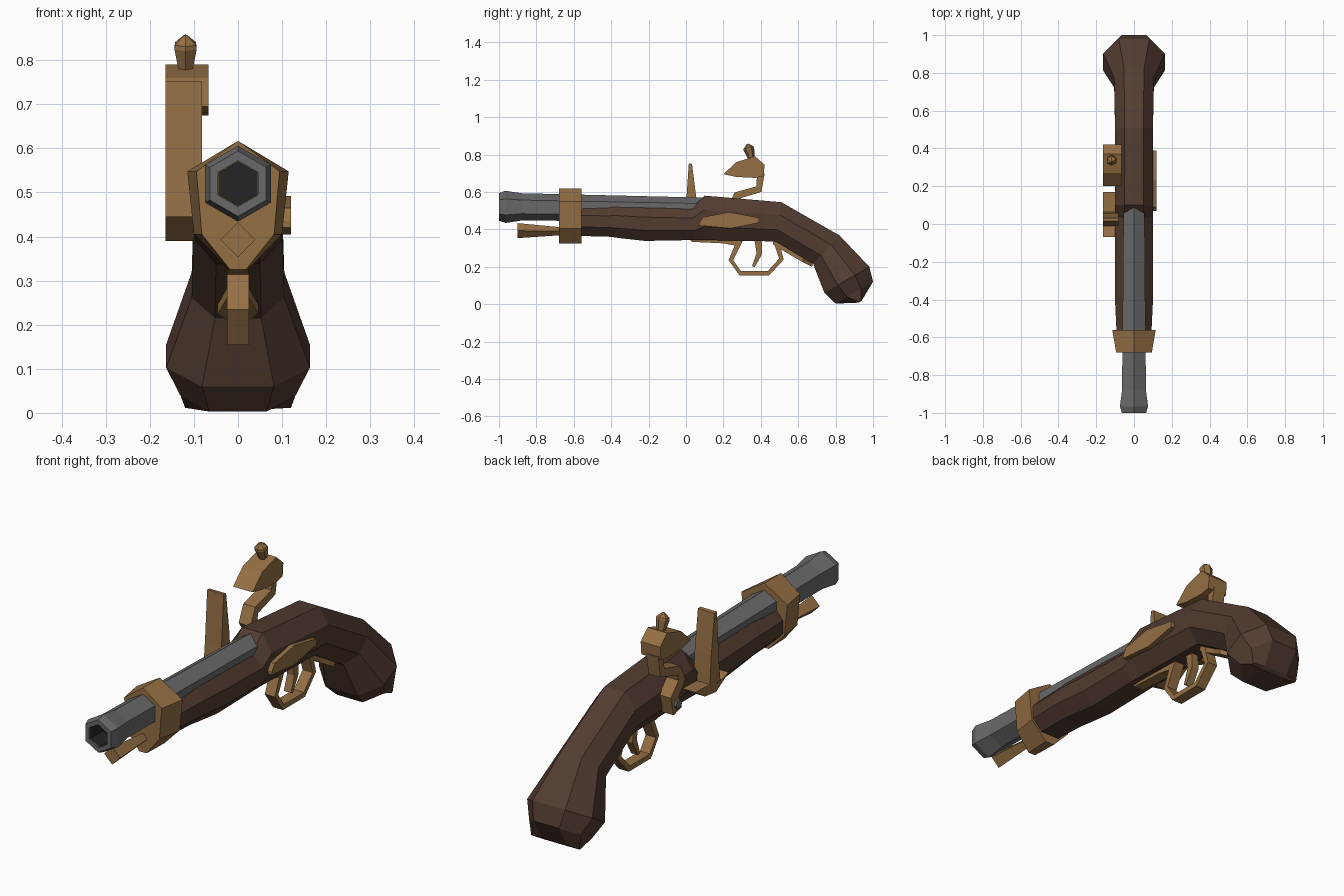
import bpy, bmesh, math
from mathutils import Vector


def material(name, r, g, b):
    m = bpy.data.materials.new(name)
    m.diffuse_color = (r, g, b, 1)
    return m


WOOD = material("wood", 0.085, 0.045, 0.03)
BRASS = material("brass", 0.30, 0.16, 0.058)
STEEL = material("steel", 0.14, 0.14, 0.14)
DARK = material("dark", 0.018, 0.018, 0.018)


def loft(name, rings, mat, caps=(True, True)):
    """Skin equal-length rings of points into one flat-shaded object."""
    bm = bmesh.new()
    vs = [[bm.verts.new(p) for p in ring] for ring in rings]
    n = len(vs[0])
    for a, b in zip(vs, vs[1:]):
        for i in range(n):
            j = (i + 1) % n
            bm.faces.new((a[i], a[j], b[j], b[i]))
    if caps[0]:
        bm.faces.new(vs[0])
    if caps[1]:
        bm.faces.new(vs[-1])
    bmesh.ops.recalc_face_normals(bm, faces=bm.faces)
    me = bpy.data.meshes.new(name)
    bm.to_mesh(me)
    bm.free()
    me.materials.append(mat)
    ob = bpy.data.objects.new(name, me)
    bpy.context.collection.objects.link(ob)
    return ob


def prism(name, pts, x0, x1, mat):
    """Extrude a (y, z) side profile across x."""
    return loft(name, [[(x, y, z) for y, z in pts] for x in (x0, x1)], mat)


def tube(name, stations, sides, mat, x=0, caps=(True, True)):
    """Straight faceted tube along y; stations are (y, z, radius)."""
    rings = []
    for y, z, r in stations:
        angles = [math.tau * i / sides for i in range(sides)]
        rings.append([(x + r * math.sin(a), y, z + r * math.cos(a)) for a in angles])
    return loft(name, rings, mat, caps)


def ribbon(name, path, x0, x1, mat):
    """Bent bar following (y, z, thickness) points."""
    rings = []
    for i, (y, z, t) in enumerate(path):
        a, b = path[max(i - 1, 0)], path[min(i + 1, len(path) - 1)]
        d = Vector((b[0] - a[0], b[1] - a[1])).normalized() * t / 2
        rings.append([(x0, y - d.y, z + d.x), (x1, y - d.y, z + d.x),
                      (x1, y + d.y, z - d.x), (x0, y + d.y, z - d.x)])
    return loft(name, rings, mat)


# Stock: octagonal sections between a top and a bottom outline point
sections = [  # top y, top z, bottom y, bottom z, half width
    (-0.58, 0.525, -0.58, 0.365, 0.092), (-0.42, 0.525, -0.40, 0.36, 0.10),
    (-0.39, 0.53, -0.37, 0.355, 0.10), (-0.22, 0.525, -0.22, 0.338, 0.10),
    (0.03, 0.515, 0.05, 0.343, 0.10), (0.10, 0.58, 0.10, 0.343, 0.10),
    (0.51, 0.545, 0.48, 0.335, 0.10), (0.82, 0.368, 0.68, 0.215, 0.105),
    (0.98, 0.20, 0.74, 0.06, 0.163), (1.0, 0.12, 0.80, 0.003, 0.13),
    (0.94, 0.02, 0.925, 0.008, 0.12)]
profile = [(0.5, 1), (1, 0.68), (1, 0.3), (0.5, 0),
           (-0.5, 0), (-1, 0.3), (-1, 0.68), (-0.5, 1)]
loft("stock", [[(u * w, by + (ty - by) * t, bz + (tz - bz) * t) for u, t in profile]
               for ty, tz, by, bz, w in sections], WOOD)

# Barrel with flared muzzle and dark bore
tube("barrel", [(-0.90, 0.52, 0.052), (-1.0, 0.52, 0.052), (-1.0, 0.52, 0.074),
                (-0.965, 0.52, 0.086), (-0.88, 0.52, 0.073), (0.12, 0.505, 0.064)],
     6, STEEL, caps=(False, True))
tube("bore", [(-0.90, 0.52, 0.051), (-0.995, 0.52, 0.051)], 6, DARK, caps=(True, False))

# Barrel band and ramrod
band = [(0, 0.617), (0.115, 0.548), (0.10, 0.405), (0.022, 0.325),
        (-0.022, 0.325), (-0.10, 0.405), (-0.115, 0.548)]
loft("barrel_band", [[(x * s, y, z) for x, z in band]
                     for y, s in ((-0.68, 0.82), (-0.56, 1))], BRASS)
tube("ramrod", [(-0.90, 0.393, 0.04), (-0.68, 0.39, 0.022), (-0.5, 0.39, 0.022)], 4, BRASS)

# Right side plate
prism("side_plate", [(0.07, 0.435), (0.09, 0.465), (0.23, 0.492), (0.39, 0.462),
                     (0.39, 0.435), (0.24, 0.405), (0.07, 0.42)], 0.09, 0.12, BRASS)

# Pan, frizzen and its foot on the left
prism("pan", [(-0.07, 0.445), (0.0, 0.425), (0.05, 0.44), (0.17, 0.445),
              (0.10, 0.40), (0.02, 0.39)], -0.165, -0.09, BRASS)
prism("frizzen", [(0.015, 0.752), (0.032, 0.75), (0.055, 0.57), (0.065, 0.43),
                  (-0.01, 0.43), (0.0, 0.53)], -0.165, -0.082, BRASS)

# Hammer: jaw head, curved arm, pivot and jaw screw
prism("hammer_head", [(0.20, 0.695), (0.27, 0.76), (0.37, 0.79), (0.42, 0.745),
                      (0.415, 0.685), (0.37, 0.675), (0.27, 0.68)], -0.165, -0.067, BRASS)
ribbon("hammer_arm", [(0.40, 0.70, 0.04), (0.39, 0.615, 0.04), (0.27, 0.58, 0.04),
                      (0.25, 0.53, 0.05), (0.30, 0.47, 0.06), (0.28, 0.40, 0.06)],
       -0.155, -0.095, BRASS)
pivot = [[(x, 0.285 + 0.022 * math.cos(i * math.pi / 3),
           0.435 + 0.022 * math.sin(i * math.pi / 3)) for i in range(6)]
         for x in (-0.165, -0.09)]
loft("hammer_pivot", pivot, STEEL)
screw = tube("jaw_screw", [(0, 0, 0.016), (0.06, 0, 0.029), (0.07, 0, 0.027),
                           (0.09, 0, 0.004)], 6, BRASS)
screw.rotation_euler = (math.radians(105), 0, 0)
screw.location = (-0.119, 0.352, 0.77)

# Trigger, guard loop, front plate and rear tang
ribbon("trigger", [(0.385, 0.35, 0.04), (0.392, 0.27, 0.03), (0.36, 0.20, 0.015)],
       -0.018, 0.018, BRASS)
ribbon("trigger_guard", [(0.29, 0.345, 0.03), (0.24, 0.235, 0.025), (0.29, 0.165, 0.024),
                         (0.44, 0.165, 0.024), (0.51, 0.24, 0.025), (0.48, 0.345, 0.03)],
       -0.025, 0.025, BRASS)
prism("guard_front_plate", [(0.02, 0.35), (0.30, 0.35), (0.28, 0.31), (0.20, 0.325),
                            (0.03, 0.333)], -0.025, 0.025, BRASS)
tang = [(0.47, 0.325, 0.024), (0.56, 0.27, 0.022), (0.63, 0.23, 0.046), (0.68, 0.205, 0.01)]
loft("guard_tang", [[(-w, y, z + 0.022), (w, y, z + 0.022), (w, y - 0.006, z - 0.005),
                     (-w, y - 0.006, z - 0.005)] for y, z, w in tang], BRASS)
